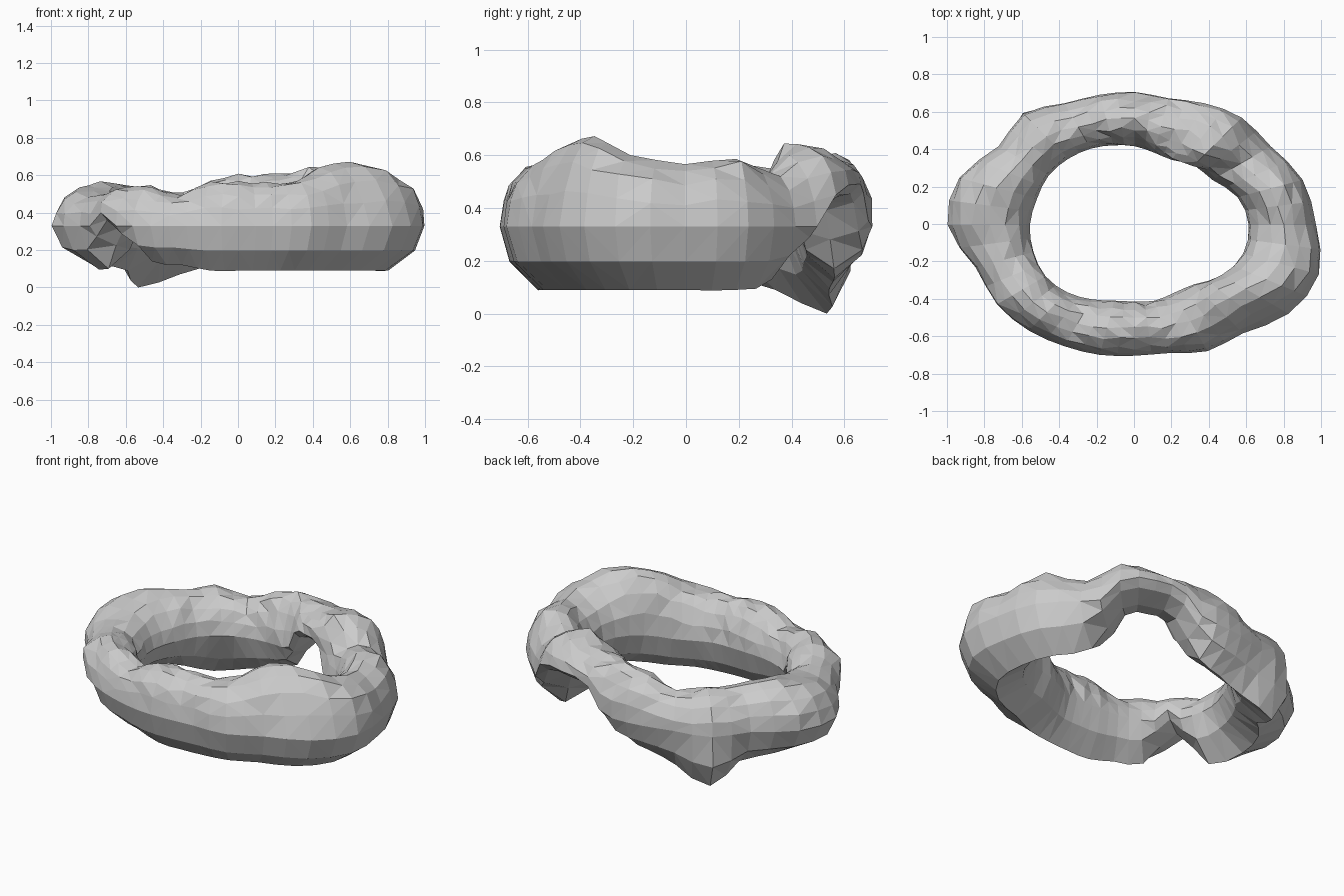
import bpy
import bmesh
import random
from math import sin, cos, pi
from mathutils import Vector

random.seed(4)
cube = bpy.data.objects.get("Cube")
if cube:
    bpy.data.objects.remove(cube, do_unlink=True)

# Stations around the ring, counter-clockwise from +x, in hundredths
outer = [97, 93, 84, 81, 75, 70, 71, 72, 75, 84, 84, 97,
         100, 88, 85, 80, 75, 72, 70, 71, 78, 82, 95, 102]
inner = [61, 57, 48, 45, 40, 40, 42, 44, 47, 50, 53, 54,
         56, 56, 55, 51, 46, 42, 41, 42, 42, 45, 54, 60]
crest = [56, 59, 53, 65, 61, 60, 60, 57, 50, 54, 54, 56,
         52, 50, 53, 53, 50, 56, 56, 56, 57, 64, 68, 60]
keel = [9, 9, 13, 38, 42, 39, 17, 12, 7, 0, 9, 12,
        12, 10, 33, 14, 12, 9, 9, 9, 9, 9, 9, 9]

RINGS = 48
ARCH = 8            # steps over the rounded upper half of the section
# Lower half: two slopes meeting in a keel
profile = [(cos(pi * j / ARCH), sin(pi * j / ARCH)) for j in range(ARCH + 1)]
profile += [(-0.74, -0.55), (0, -1), (0.74, -0.55)]


def sample(values, t):
    """Smooth closed interpolation of a station list, in units."""
    n = len(values)
    i = int(t)
    f = t - i
    a, b, c, d = (values[(i + k) % n] for k in (-1, 0, 1, 2))
    v = b + f * (c - a + f * (2*a - 5*b + 4*c - d + f * (3*(b - c) + d - a))) / 2
    return v / 100


def section(k):
    t = k * len(outer) / RINGS
    ang = 2 * pi * k / RINGS
    ro, ri, top, low = (sample(v, t) for v in (outer, inner, crest, keel))
    rc, half = (ro + ri) / 2, (ro - ri) / 2
    waist = max(0.33, low + 0.07)
    lean = max(0, top - 0.62)           # tall lumps sit towards the hole
    drip = max(0, 0.09 - low)           # the hanging lip leans outwards
    points = []
    for u, w in profile:
        z = waist + w * ((top - waist) if w > 0 else (waist - low))
        r = rc + u * half - max(0, w) * lean + max(0, -w) * drip
        if w > 0.2:                     # irregular upper surface
            r += random.uniform(-0.01, 0.01)
            z += random.uniform(-0.01, 0.01)
        points.append(Vector((r * cos(ang), r * sin(ang), z)))
    return points


# Lumpy ring
bm = bmesh.new()
loops = [[bm.verts.new(p) for p in section(k)] for k in range(RINGS)]
for k in range(RINGS):
    here, there = loops[k], loops[(k + 1) % RINGS]
    for j in range(len(profile)):
        n = (j + 1) % len(profile)
        bm.faces.new((here[j], there[j], there[n], here[n]))
bmesh.ops.triangulate(bm, faces=bm.faces[:])

# Stand it on the ground, centred
lo = Vector([min(v.co[i] for v in bm.verts) for i in range(3)])
hi = Vector([max(v.co[i] for v in bm.verts) for i in range(3)])
base = Vector(((lo.x + hi.x) / 2, (lo.y + hi.y) / 2, lo.z))
bmesh.ops.translate(bm, verts=bm.verts[:], vec=-base)

mesh = bpy.data.meshes.new("lumpy_ring")
bm.to_mesh(mesh)
bm.free()
ring = bpy.data.objects.new("lumpy_ring", mesh)
bpy.context.collection.objects.link(ring)

# Plain grey
grey = bpy.data.materials.new("light_grey")
grey.use_nodes = True
colour = (0.6, 0.6, 0.6, 1)
grey.diffuse_color = colour
grey.node_tree.nodes["Principled BSDF"].inputs["Base Color"].default_value = colour
mesh.materials.append(grey)
